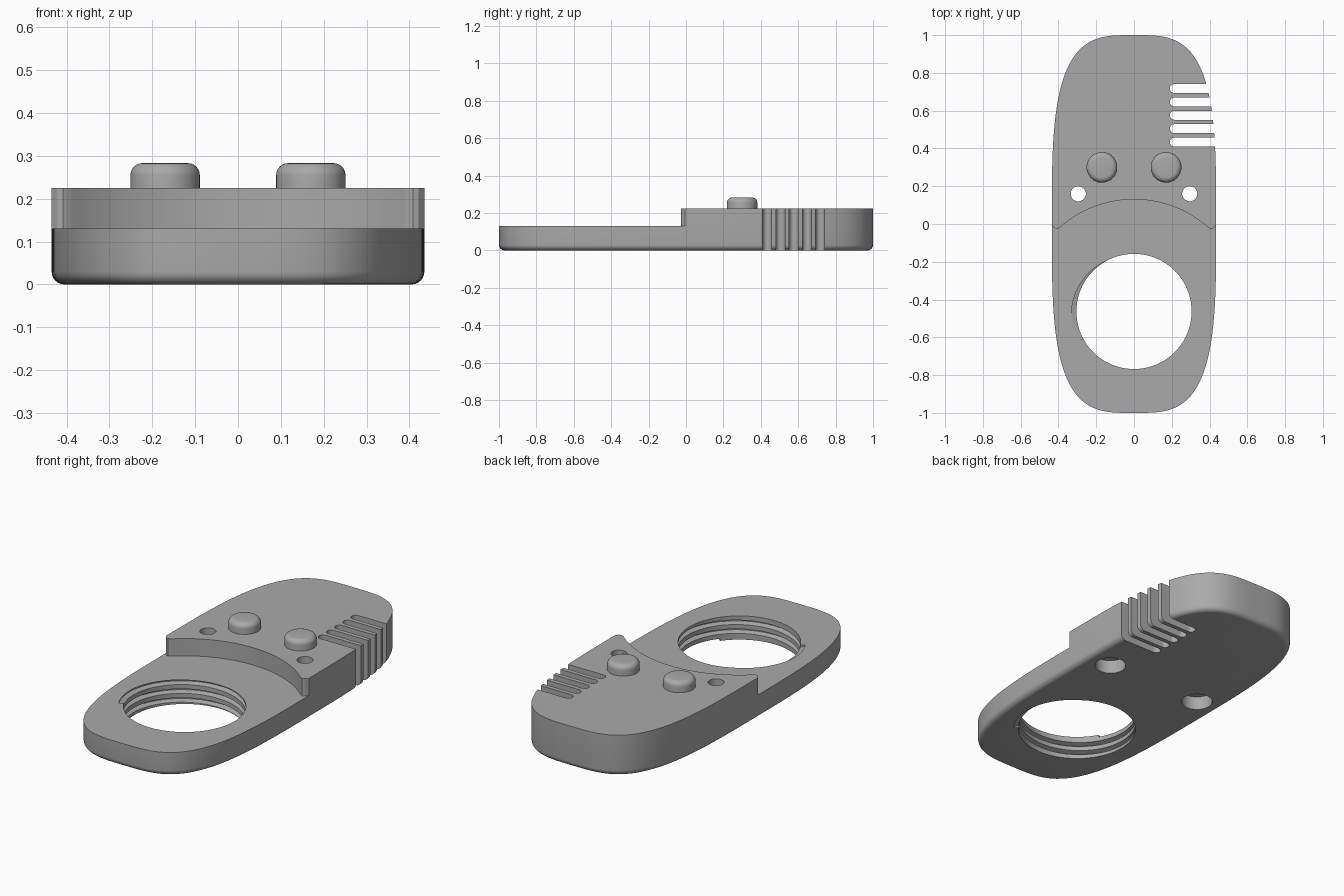
import bpy, bmesh, math
from math import sin, cos, pi, radians

if "Cube" in bpy.data.objects:
    bpy.data.objects.remove(bpy.data.objects["Cube"], do_unlink=True)

HALF_W, HALF_L, POWER = 0.435, 1.0, 3.45
TOP, LOW = 0.225, 0.13
HOLE_Y, HOLE_R = -0.463, 0.305

grey = bpy.data.materials.new("plain grey")
grey.use_nodes = True
GREY = (0.4, 0.4, 0.4, 1)
grey.diffuse_color = GREY
grey.node_tree.nodes["Principled BSDF"].inputs["Base Color"].default_value = GREY


def loft(name, rings, closed=False):
    """Skin a list of equal rings of points and cap both ends."""
    bm = bmesh.new()
    rows = [[bm.verts.new(p) for p in ring] for ring in rings]
    n = len(rows[0])
    for a, b in zip(rows, rows[1:]):
        for i in range(n):
            j = (i + 1) % n
            bm.faces.new((a[i], a[j], b[j], b[i]))
    bm.faces.new(rows[0][::-1])
    bm.faces.new(rows[-1])
    bmesh.ops.recalc_face_normals(bm, faces=bm.faces)
    mesh = bpy.data.meshes.new(name)
    bm.to_mesh(mesh)
    bm.free()
    mesh.materials.append(grey)
    ob = bpy.data.objects.new(name, mesh)
    bpy.context.collection.objects.link(ob)
    return ob


def prism(name, outline, z0, z1):
    return loft(name, [[(x, y, z) for x, y in outline] for z in (z0, z1)])


def circle(cx, cy, r, n=48):
    return [(cx + r * cos(2 * pi * i / n), cy + r * sin(2 * pi * i / n)) for i in range(n)]


def activate(ob):
    bpy.ops.object.select_all(action="DESELECT")
    ob.select_set(True)
    bpy.context.view_layer.objects.active = ob


def cut(target, cutter):
    cutter.hide_render = True
    activate(target)
    mod = target.modifiers.new("cut", "BOOLEAN")
    mod.operation, mod.solver, mod.object = "DIFFERENCE", "EXACT", cutter
    bpy.ops.object.modifier_apply(modifier=mod.name)
    bpy.data.objects.remove(cutter, do_unlink=True)


def smooth(ob, angle=30):
    activate(ob)
    bpy.ops.object.shade_smooth_by_angle(angle=radians(angle))


def body_outline(inset, n=160):
    """Rounded long outline, moved inward along its normal."""
    pts = []
    for i in range(n):
        t = 2 * pi * (i + 0.5) / n
        c, s = cos(t), sin(t)
        k = (abs(c) ** POWER + abs(s) ** POWER) ** (-1 / POWER)
        c, s = c * k, s * k
        nx = math.copysign(abs(c) ** (POWER - 1) / HALF_W, c)
        ny = math.copysign(abs(s) ** (POWER - 1) / HALF_L, s)
        d = math.hypot(nx, ny)
        pts.append((HALF_W * c - inset * nx / d, HALF_L * s - inset * ny / d))
    return pts


# Body with a rounded lower edge
FILLET = 0.03
levels = [(FILLET * (1 - sin(a)), FILLET * (1 - cos(a)))
          for a in (radians(15 * i) for i in range(7))]
levels = levels + [(0, TOP)]
body = loft("body", [[(x, y, z) for x, y in body_outline(inset)] for inset, z in levels])

# Lowered front deck, ending in an arc around the big hole with rounded horns
STEP_R = 0.593
arc = [(x, HOLE_Y + math.sqrt(STEP_R ** 2 - x * x))
       for x in (0.385 * i / 24 for i in range(-24, 25))]
horn = [(0.395, -0.02), (0.408, -0.026), (0.421, -0.022), (0.436, -0.004), (0.6, 0.0)]
edge = [(-x, y) for x, y in reversed(horn)] + arc + horn
cut(body, prism("deck_cutter", edge + [(0.6, -1.2), (-0.6, -1.2)], LOW, 0.5))

# Big round hole
cut(body, prism("hole_cutter", circle(0, HOLE_Y, HOLE_R, 96), -0.1, 0.4))

# Screw thread groove running up the hole wall
TURNS, STEPS = 2.68, 190
END = radians(208)
groove = [(-0.012, 0.016), (0.026, 0.004), (0.026, -0.004), (-0.012, -0.016)]
rings = []
for i in range(STEPS + 1):
    f = i / STEPS
    a = END - (1 - f) * TURNS * 2 * pi
    rings.append([((HOLE_R + r) * cos(a), HOLE_Y + (HOLE_R + r) * sin(a), LOW * f + dz)
                  for r, dz in groove])
cut(body, loft("thread_cutter", rings))

# Five side slots with round inner ends
SLOT_R = 0.0235
for i in range(5):
    y = 0.717 - 0.0708 * i
    end = [(0.213 + SLOT_R * cos(a), y + SLOT_R * sin(a))
           for a in (radians(90 + 15 * k) for k in range(13))]
    cut(body, prism("slot_cutter", end + [(0.6, y - SLOT_R), (0.6, y + SLOT_R)], -0.1, 0.4))

# Screw holes, wider from below
for side in (-1, 1):
    cut(body, prism("screw_cutter", circle(side * 0.295, 0.16, 0.04), -0.1, 0.4))
    cut(body, prism("recess_cutter", circle(side * 0.295, 0.16, 0.08), -0.1, 0.075))
smooth(body)

# Two round buttons with softened tops
BUTTON_R, BUTTON_TOP, SOFT = 0.081, 0.283, 0.028
for side, name in ((-1, "right_button"), (1, "left_button")):
    profile = [(BUTTON_R, TOP - 0.005)]
    for k in range(7):
        a = radians(15 * k)
        profile.append((BUTTON_R - SOFT + SOFT * cos(a), BUTTON_TOP - SOFT + SOFT * sin(a)))
    button = loft(name, [[(x, y, z) for x, y in circle(side * 0.17, 0.3, r)] for r, z in profile])
    smooth(button)
